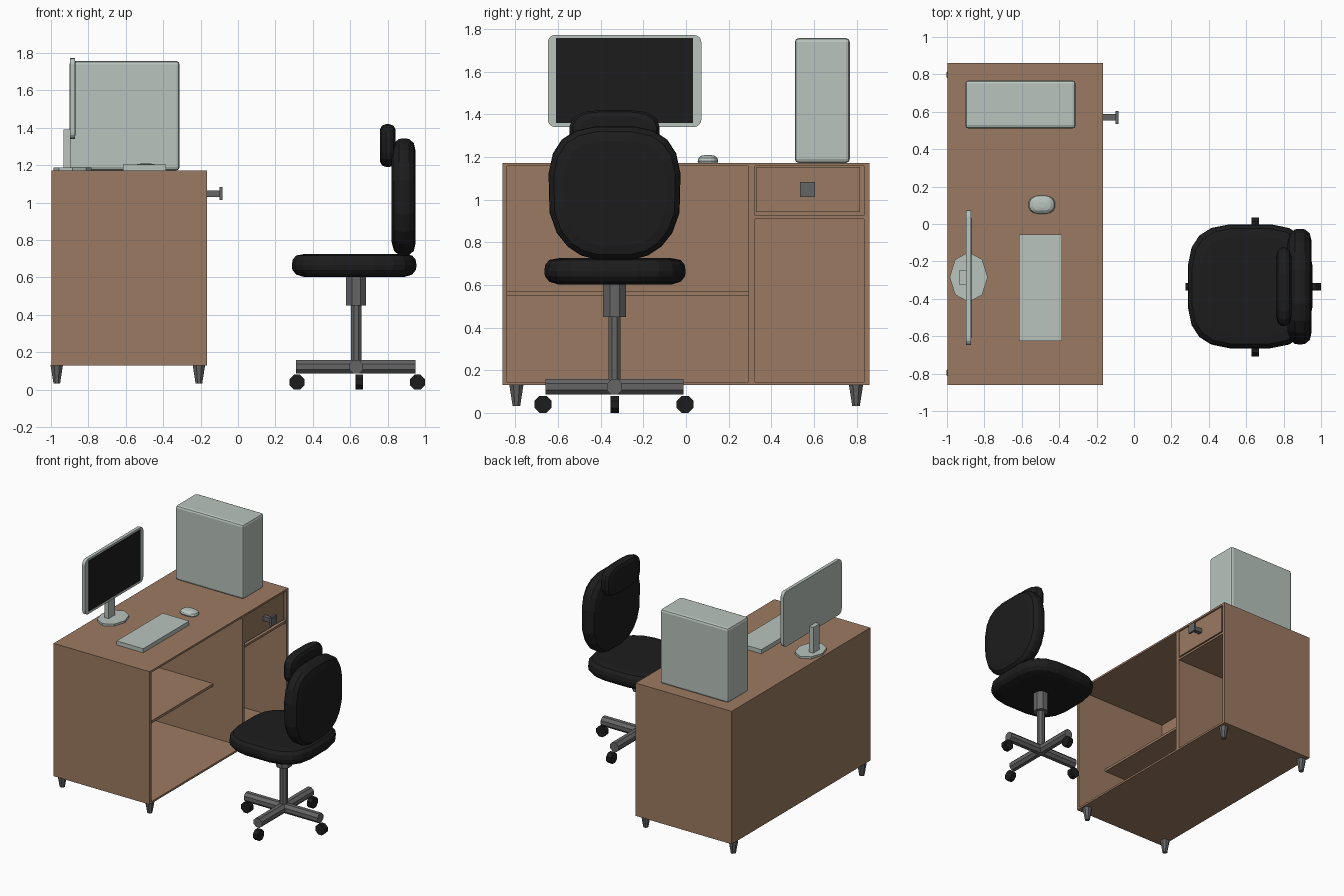
import bpy, bmesh, math
from mathutils import Matrix, Vector

if "Cube" in bpy.data.objects:
    bpy.data.objects.remove(bpy.data.objects["Cube"])


def mat(name, rgb):
    m = bpy.data.materials.new(name)
    m.diffuse_color = (*rgb, 1)
    m.use_nodes = True
    m.node_tree.nodes["Principled BSDF"].inputs["Base Color"].default_value = m.diffuse_color
    return m


WOOD = mat("brown wood", (0.33, 0.195, 0.122))
CASE = mat("pale grey plastic", (0.48, 0.55, 0.51))
BLACK = mat("black", (0.012, 0.012, 0.012))
METAL = mat("grey metal", (0.13, 0.13, 0.13))


def finish(name, bm, m):
    bmesh.ops.recalc_face_normals(bm, faces=bm.faces)
    me = bpy.data.meshes.new(name)
    bm.to_mesh(me)
    bm.free()
    me.materials.append(m)
    ob = bpy.data.objects.new(name, me)
    bpy.context.collection.objects.link(ob)
    return ob


def box(name, m, x, y, z, bevel=0, seg=2, axis=None):
    """Box from ranges; bevel all edges, or only those along one axis."""
    bm = bmesh.new()
    bmesh.ops.create_cube(bm, size=1)
    for v in bm.verts:
        v.co = Vector([r[0] + (c + 0.5) * (r[1] - r[0]) for c, r in zip(v.co, (x, y, z))])
    if bevel:
        es = [e for e in bm.edges if axis is None
              or abs((e.verts[0].co - e.verts[1].co).normalized()[axis]) > 0.9]
        bmesh.ops.bevel(bm, geom=es, offset=bevel, segments=seg, profile=0.5, affect='EDGES')
    return finish(name, bm, m)


def rod(name, m, a, b, r1, r2=None, sides=8):
    """Cylinder or cone between two points, flat side down."""
    a, b = Vector(a), Vector(b)
    bm = bmesh.new()
    bmesh.ops.create_cone(bm, cap_ends=True, segments=sides, radius1=r1,
                          radius2=r1 if r2 is None else r2, depth=(b - a).length)
    q = (b - a).to_track_quat('Z', 'Y').to_matrix().to_4x4()
    bm.transform(Matrix.Translation((a + b) / 2) @ q @ Matrix.Rotation(math.pi / sides, 4, 'Z'))
    return finish(name, bm, m)


def superellipse(ru, rv, n, power):
    pts = []
    for i in range(n):
        t = 2 * math.pi * (i + 0.5) / n
        c, s = math.cos(t), math.sin(t)
        pts.append((ru * math.copysign(abs(c) ** (2 / power), c),
                    rv * math.copysign(abs(s) ** (2 / power), s)))
    return pts


def cushion(name, m, outline, rings, place):
    """Stack of scaled outlines (scale, height), capped; place maps (u, v, h) to xyz."""
    bm = bmesh.new()
    loops = [[bm.verts.new(place(u * s, v * s, h)) for u, v in outline] for s, h in rings]
    n = len(outline)
    for lo, hi in zip(loops, loops[1:]):
        for i in range(n):
            bm.faces.new((lo[i], lo[(i + 1) % n], hi[(i + 1) % n], hi[i]))
    bm.faces.new(loops[0][::-1])
    bm.faces.new(loops[-1])
    return finish(name, bm, m)


# Desk carcass, open towards +x
X0, X1 = -0.998, -0.165
box("desk_top", WOOD, (X0, X1), (-0.86, 0.86), (1.157, 1.172))
box("desk_bottom", WOOD, (X0, X1), (-0.86, 0.86), (0.13, 0.145))
box("desk_left_side", WOOD, (X0, X1), (-0.86, -0.838), (0.145, 1.157))
box("desk_right_side", WOOD, (X0, X1), (0.835, 0.86), (0.145, 1.157))
box("desk_back", WOOD, (X0, X0 + 0.02), (-0.838, 0.835), (0.145, 1.157))
box("desk_divider", WOOD, (X0 + 0.02, X1 - 0.003), (0.293, 0.323), (0.145, 1.157))
box("desk_shelf", WOOD, (X0 + 0.02, -0.42), (-0.838, 0.293), (0.55, 0.57))
box("drawer_shelf", WOOD, (X0 + 0.02, X1 - 0.002), (0.323, 0.835), (0.909, 0.926))

# Drawer and its knob
box("drawer", WOOD, (-0.75, -0.172), (0.328, 0.816), (0.941, 1.152))
box("knob_stem", METAL, (-0.175, -0.098), (0.553, 0.587), (1.031, 1.065))
box("knob_plate", METAL, (-0.10, -0.084), (0.535, 0.605), (1.013, 1.083))

# Tapered desk legs
for x in (-0.969, -0.209):
    for y in (-0.795, 0.797):
        rod("desk_leg", METAL, (x, y, 0.032), (x, y, 0.131), 0.019, 0.036)

# Computer tower
box("computer_tower", CASE, (-0.902, -0.312), (0.51, 0.768), (1.172, 1.757), 0.018)

# Monitor
box("monitor_case", CASE, (-0.898, -0.872), (-0.648, 0.072), (1.34, 1.772), 0.035, 4, 0)
box("monitor_screen", BLACK, (-0.876, -0.868), (-0.61, 0.032), (1.36, 1.757))
box("monitor_neck", CASE, (-0.932, -0.896), (-0.325, -0.247), (1.18, 1.39))
base = [(0.102 * math.cos(i * math.pi / 4), 0.134 * math.sin(i * math.pi / 4)) for i in range(8)]
cushion("monitor_base", CASE, base, [(1, 1.172), (1, 1.188)],
        lambda u, v, h: (u - 0.884, v - 0.284, h))

# Keyboard and mouse
box("keyboard", CASE, (-0.615, -0.385), (-0.625, -0.055), (1.172, 1.204))
cushion("mouse", CASE, superellipse(0.071, 0.049, 16, 2.7),
        [(0.94, 1.172), (1, 1.18), (0.92, 1.194), (0.66, 1.205), (0.3, 1.209)],
        lambda u, v, h: (u - 0.493, v + 0.103, h))

# Chair cushions
CX, CY = 0.632, -0.335
cushion("seat", BLACK, superellipse(0.336, 0.334, 20, 3.3),
        [(0.8, 0.602), (0.93, 0.615), (0.99, 0.64), (1, 0.665),
         (0.985, 0.695), (0.93, 0.717), (0.8, 0.725)],
        lambda u, v, h: (u + 0.621, v - 0.333, h))


def back_place(u, v, h):
    # narrower towards the bottom
    taper = 1 - 0.18 * max(0, -v / 0.316) ** 2
    return (h, u * taper + CY, v + 1.03)


cushion("backrest", BLACK, superellipse(0.312, 0.316, 20, 3.0),
        [(0.78, 0.822), (0.92, 0.834), (0.99, 0.86), (1, 0.887),
         (0.99, 0.914), (0.92, 0.94), (0.78, 0.95)], back_place)
cushion("headrest", BLACK, superellipse(0.212, 0.115, 20, 3.4),
        [(0.76, 0.76), (0.93, 0.77), (1, 0.79), (1, 0.81), (0.93, 0.832), (0.76, 0.842)],
        lambda u, v, h: (h, u + CY, v + 1.305))

# Chair post
rod("chair_sleeve", METAL, (CX, CY, 0.45), (CX, CY, 0.61), 0.058)
rod("chair_post", METAL, (CX, CY, 0.12), (CX, CY, 0.46), 0.031)

# Crossed feet and casters
rod("foot_bar_x", METAL, (0.311, CY, 0.122), (0.95, CY, 0.122), 0.039)
rod("foot_bar_y", METAL, (CX, -0.658, 0.122), (CX, -0.012, 0.122), 0.039)
for x in (0.315, 0.96):
    rod("caster", BLACK, (x, CY - 0.02, 0.04), (x, CY + 0.02, 0.04), 0.043)
for y in (-0.67, -0.004):
    rod("caster", BLACK, (0.628, y, 0.04), (0.668, y, 0.04), 0.043)
